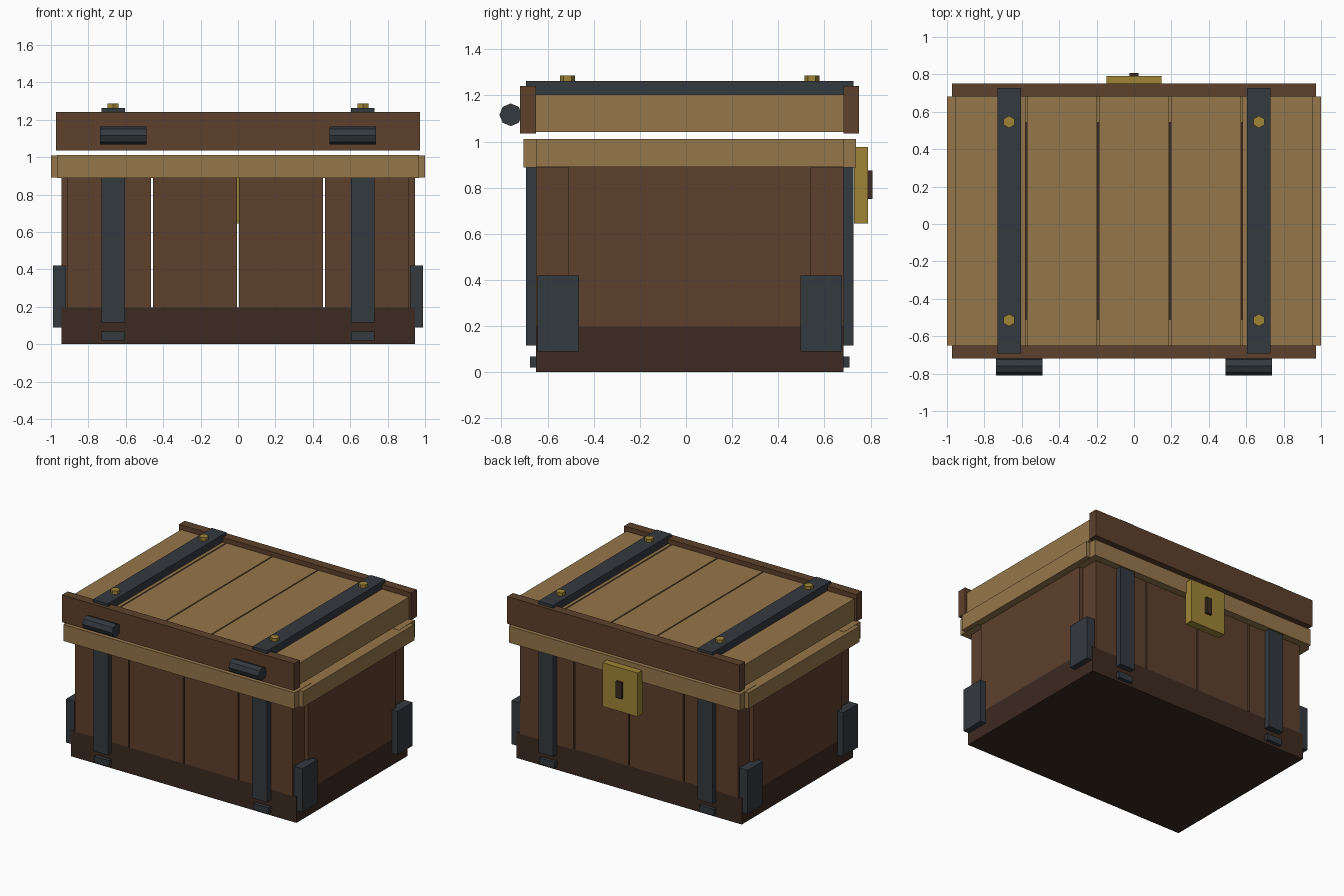
import bpy, bmesh, math
from mathutils import Matrix

if "Cube" in bpy.data.objects:
    bpy.data.objects.remove(bpy.data.objects["Cube"])


def material(name, rgb):
    m = bpy.data.materials.new(name)
    m.diffuse_color = [(c / 255) ** 2.2 for c in rgb] + [1]
    m.use_nodes = True
    m.node_tree.nodes["Principled BSDF"].inputs["Base Color"].default_value = m.diffuse_color
    return m


LIGHT = material("light_wood", (148, 118, 77))
BROWN = material("brown_wood", (94, 67, 48))
DARK = material("dark_wood", (62, 46, 38))
IRON = material("iron", (55, 60, 65))
BRASS = material("brass", (158, 132, 58))


def finish(name, bm, mat):
    mesh = bpy.data.meshes.new(name)
    bm.to_mesh(mesh)
    bm.free()
    mesh.materials.append(mat)
    ob = bpy.data.objects.new(name, mesh)
    bpy.context.collection.objects.link(ob)
    return ob


def box(name, x, y, z, mat):
    """Box from (min, max) ranges on each axis."""
    size = [b - a for a, b in (x, y, z)]
    mid = [(a + b) / 2 for a, b in (x, y, z)]
    bm = bmesh.new()
    bmesh.ops.create_cube(bm, size=1, matrix=Matrix.Translation(mid) @ Matrix.Diagonal((*size, 1)))
    return finish(name, bm, mat)


def rod(name, loc, radius, depth, sides, mat, rot=Matrix()):
    bm = bmesh.new()
    bmesh.ops.create_cone(bm, cap_ends=True, segments=sides, radius1=radius, radius2=radius,
                          depth=depth, matrix=Matrix.Translation(loc) @ rot)
    return finish(name, bm, mat)


def side(s, a, b):
    """Range a..b mirrored to the side given by s."""
    return tuple(sorted((s * a, s * b)))


YC = 0.016  # middle of the chest body in y


def yside(s, a, b):
    return tuple(YC + v for v in side(s, a, b))


# Base
box("base", (-0.945, 0.945), (-0.65, 0.682), (0, 0.197), DARK)

# Front and back wall planks, with see-through gaps
for s, label in ((-1, "front"), (1, "back")):
    for i in range(4):
        cx = (i - 1.5) * 0.459
        box(f"{label}_wall_plank", (cx - 0.2245, cx + 0.2245), yside(s, 0.526, 0.666), (0.19, 0.89), BROWN)
    box(f"{label}_rim", (-0.968, 0.968), yside(s, 0.526, 0.721), (0.888, 1.012), LIGHT)
    box(f"{label}_lid_beam", (-0.973, 0.973), yside(s, 0.666, 0.735), (1.035, 1.241), BROWN)

# Side walls, rims, iron corners
for s in (-1, 1):
    box("side_wall", side(s, 0.805, 0.945), (YC - 0.526, YC + 0.526), (0.195, 0.89), BROWN)
    box("side_rim", side(s, 0.805, 1.0), (-0.65, 0.682), (0.89, 1.01), LIGHT)
    for t in (-1, 1):
        box("iron_corner", side(s, 0.92, 0.99), yside(t, 0.48, 0.66), (0.09, 0.42), IRON)

# Lid planks
for i in range(5):
    cx = (i - 2) * 0.384
    box("lid_plank", (cx - 0.1875, cx + 0.1875), (-0.65, 0.682), (1.042, 1.205), LIGHT)

# Iron straps, rivets and hinges
for s in (-1, 1):
    sx = side(s, 0.605, 0.73)
    box("lid_strap", sx, (-0.693, 0.726), (1.2, 1.262), IRON)
    box("bottom_strap", sx, (-0.677, 0.709), (0.02, 0.067), IRON)
    for t in (-1, 1):
        box("wall_strap", sx, yside(t, 0.66, 0.71), (0.115, 0.89), IRON)
        rod("rivet", (s * 0.668, YC + t * 0.53, 1.268), 0.033, 0.036, 6, BRASS)
    rod("hinge_barrel", (s * 0.613, -0.76, 1.116), 0.049, 0.25, 8, IRON,
        Matrix.Rotation(math.pi / 2, 4, 'Y'))

# Lock
box("lock_plate", (-0.148, 0.148), (0.728, 0.79), (0.645, 0.976), BRASS)
box("keyhole", (-0.024, 0.024), (0.78, 0.808), (0.75, 0.875), DARK)
